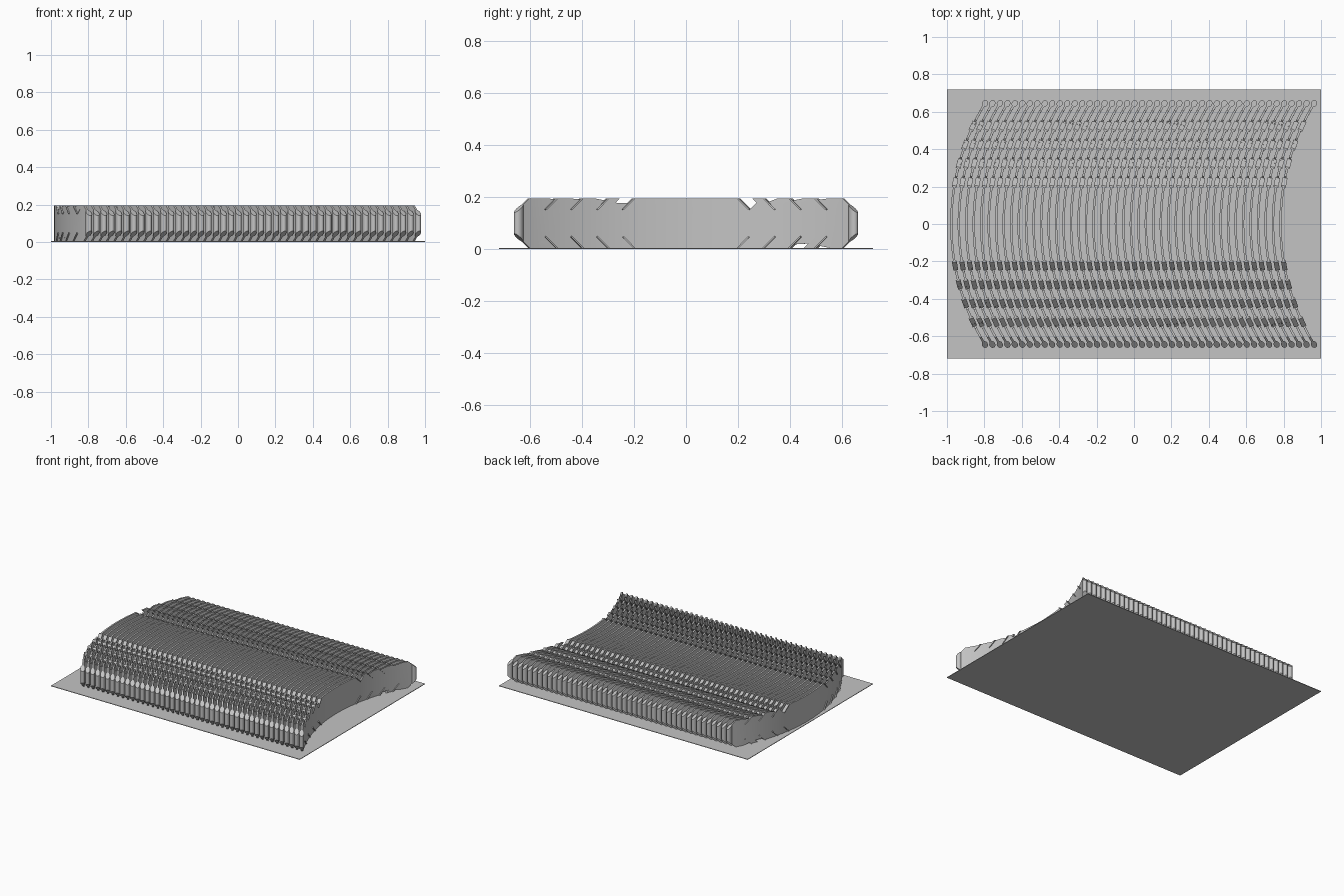
import bpy, bmesh, math
from mathutils import Vector

if "Cube" in bpy.data.objects:
    bpy.data.objects.remove(bpy.data.objects["Cube"])

COUNT, PITCH = 45, 0.04            # number of slats and spacing along x
X0, R = -0.977, 1.245              # first slat apex and bend radius
T, B = 0.195, 0.004                # slat top and bottom
THICK, LIP_W = 0.012, 0.026
NOTCHES = [0.205 + 0.1 * k for k in range(4)]

grey = bpy.data.materials.new("mid_grey")
grey.diffuse_color = (0.55, 0.55, 0.55, 1)
grey.use_nodes = True
grey.node_tree.nodes["Principled BSDF"].inputs["Base Color"].default_value = grey.diffuse_color


def bend(co):
    """Wrap a flat slat point (offset, y, z) onto the arc."""
    a = math.asin(max(-1, min(1, co.y / R)))
    r = R - co.x
    return Vector((X0 + R - r * math.cos(a), r * math.sin(a), co.z))


def finish(name, bm, repeat=True):
    bmesh.ops.recalc_face_normals(bm, faces=bm.faces)
    me = bpy.data.meshes.new(name)
    bm.to_mesh(me)
    bm.free()
    me.materials.append(grey)
    ob = bpy.data.objects.new(name, me)
    bpy.context.collection.objects.link(ob)
    if repeat:
        bpy.ops.object.select_all(action='DESELECT')
        ob.select_set(True)
        bpy.context.view_layer.objects.active = ob
        bpy.ops.object.shade_smooth_by_angle(angle=math.radians(30))
        m = ob.modifiers.new("row", 'ARRAY')
        m.count = COUNT
        m.use_relative_offset = False
        m.use_constant_offset = True
        m.constant_offset_displace = (PITCH, 0, 0)
    return ob


def prism(bm, ring_a, ring_b):
    """Closed solid between two matching rings of points."""
    a = [bm.verts.new(bend(Vector(p))) for p in ring_a]
    b = [bm.verts.new(bend(Vector(p))) for p in ring_b]
    bm.faces.new(a)
    bm.faces.new(b[::-1])
    n = len(a)
    for i in range(n):
        j = (i + 1) % n
        bm.faces.new((a[i], b[i], b[j], a[j]))


# base sheet
bm = bmesh.new()
bmesh.ops.create_cube(bm, size=1)
for v in bm.verts:
    v.co = Vector((v.co.x * 2, v.co.y * 1.44, B * (v.co.z + 0.5)))
finish("base_sheet", bm, repeat=False)

# curved slat with slanted notches along the top and bottom edges
chain = []
for y in NOTCHES:
    chain += [(y, T), (y + 0.042, T - 0.042), (y + 0.067, T - 0.017), (y + 0.05, T)]
chain += [(0.605, T), (0.647, T - 0.042)]
half = chain + [(y, T + B - z) for y, z in reversed(chain)]
outline = half + [(-y, z) for y, z in reversed(half)]
bm = bmesh.new()
face = bm.faces.new([bm.verts.new((-THICK / 2, y, z)) for y, z in outline])
bmesh.ops.triangulate(bm, faces=[face])
for i in range(-12, 13):
    geom = bm.verts[:] + bm.edges[:] + bm.faces[:]
    bmesh.ops.bisect_plane(bm, geom=geom, plane_co=(0, i * 0.052 + 0.0003, 0),
                           plane_no=(0, 1, 0), dist=1e-5)
ext = bmesh.ops.extrude_face_region(bm, geom=bm.faces[:], use_keep_orig=True)
for v in [g for g in ext["geom"] if isinstance(g, bmesh.types.BMVert)]:
    v.co.x = THICK / 2
for v in bm.verts:
    v.co = bend(v.co)
finish("slat", bm)

# wide lips along the slanted inner edge of each notch
bm = bmesh.new()
d = 0.004
for y in NOTCHES:
    quad = [(y, T), (y + 0.042, T - 0.042), (y + 0.042 - d, T - 0.042 - d), (y - 2 * d, T)]
    for side in (1, -1):
        for flip in (False, True):
            pts = [(side * a, T + B - z if flip else z) for a, z in quad]
            prism(bm, [(-LIP_W / 2, a, z) for a, z in pts],
                  [(LIP_W / 2, a, z) for a, z in pts])
finish("notch_lips", bm)

# round beads closing both slat ends, cut at a slant
bm = bmesh.new()
for side in (1, -1):
    low, high = [], []
    for i in range(14):
        a = 2 * math.pi * i / 14
        x, y = 0.016 * math.cos(a), 0.644 + 0.016 * math.sin(a)
        cut = y - 0.605
        low.append((x, side * y, B + cut))
        high.append((x, side * y, T - cut))
    prism(bm, low, high)
finish("end_beads", bm)
